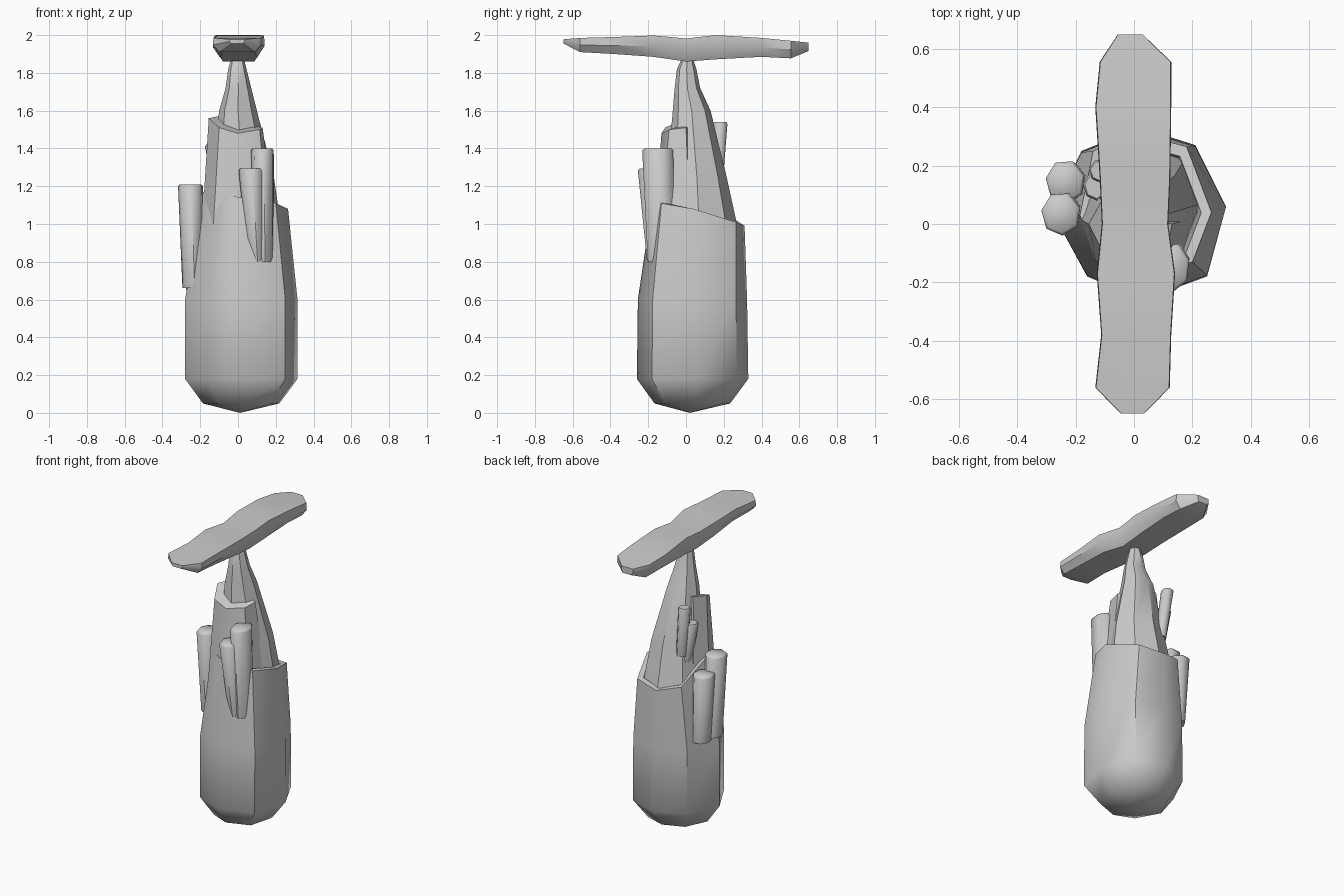
import bpy, bmesh
from math import radians, cos, sin, pi
from mathutils import Vector


def loft(name, rings, angle=42):
    """Skin a list of closed rings; a one-point ring makes a tip."""
    bm = bmesh.new()
    vs = [[bm.verts.new(p) for p in r] for r in rings]
    for a, b in zip(vs, vs[1:]):
        n = max(len(a), len(b))
        for i in range(n):
            j = (i + 1) % n
            if len(a) == 1:
                bm.faces.new((a[0], b[j], b[i]))
            elif len(b) == 1:
                bm.faces.new((a[i], a[j], b[0]))
            else:
                bm.faces.new((a[i], a[j], b[j], b[i]))
    for r in (vs[0], vs[-1]):
        if len(r) > 2:
            bm.faces.new(r)
    bmesh.ops.recalc_face_normals(bm, faces=bm.faces)
    me = bpy.data.meshes.new(name)
    bm.to_mesh(me)
    bm.free()
    ob = bpy.data.objects.new(name, me)
    bpy.context.collection.objects.link(ob)
    bpy.ops.object.select_all(action='DESELECT')
    ob.select_set(True)
    bpy.context.view_layer.objects.active = ob
    bpy.ops.object.shade_smooth_by_angle(angle=radians(angle))
    return ob


def shrink(ring, s, c=(0.015, 0.03), dz=0):
    return [(c[0] + (x - c[0]) * s, c[1] + (y - c[1]) * s, z + dz) for x, y, z in ring]


# Main body: eight-sided rounded hull with a slanted rim
plan = [(0.315, 0.06), (0.21, 0.27), (0.02, 0.33), (-0.18, 0.25),
        (-0.28, 0.04), (-0.16, -0.18), (0.03, -0.26), (0.25, -0.18)]
low = [(x, y, 0.18) for x, y in plan]
waist = [(x, y * 0.98, 0.6) for x, y in plan]
rim = [(0.265, 0.04, 1.08), (0.18, 0.265, 1.01), (0.01, 0.31, 0.99), (-0.14, 0.25, 1.03),
       (-0.185, 0.03, 1.17), (-0.11, -0.12, 1.16), (0.02, -0.175, 1.14), (0.2, -0.13, 1.11)]
loft("main_body", [[(0.01, 0.02, 0.0)], shrink(low, 0.68, dz=-0.13), low, waist, rim,
                   shrink(rim, 0.86), shrink(rim, 0.8, dz=-0.1)])


# Inner spire: rings given as z, x extents, y extents
def oval(z, x0, x1, y0, y1, n=8):
    return [((x0 + x1) / 2 + (x1 - x0) / 2 * cos(2 * pi * i / n),
             (y0 + y1) / 2 + (y1 - y0) / 2 * sin(2 * pi * i / n), z) for i in range(n)]


loft("spire", [oval(*r) for r in (
    (0.93, -0.19, 0.235, -0.14, 0.285), (1.25, -0.14, 0.19, -0.1, 0.215),
    (1.6, -0.1, 0.1, -0.07, 0.13), (1.72, -0.066, 0.07, -0.06, 0.075),
    (1.82, -0.052, 0.045, -0.048, 0.055), (1.88, -0.035, 0.03, -0.02, 0.035))])

# Front shell stepped against the spire
loft("front_shell", [
    [(0.2, 0.02, 1.0), (0.16, -0.13, 1.0), (0.01, -0.165, 1.0), (-0.13, -0.13, 1.0),
     (-0.19, 0.02, 1.0), (-0.15, 0.13, 1.0), (0.0, 0.1, 1.0)],
    [(0.13, 0.0, 1.51), (0.115, -0.09, 1.5), (0.0, -0.13, 1.48), (-0.1, -0.11, 1.51),
     (-0.155, 0.0, 1.56), (-0.11, 0.08, 1.57), (0.0, 0.04, 1.54)]], 30)


# Side pipes: top centre, bottom centre, x and y radii, bottom taper
def pipe(name, top, bottom, rx, ry, taper, n=7):
    rings = []
    for c, s, dz in ((bottom, taper, 0), (top, 1, -0.012), (top, 0.86, 0)):
        rings.append([(c[0] + rx * s * cos(2 * pi * i / n + 0.3),
                       c[1] + ry * s * sin(2 * pi * i / n + 0.3), c[2] + dz) for i in range(n)])
    loft(name, rings, 55)


pipe("front_pipe_tall", (0.13, -0.147, 1.40), (0.14, -0.13, 0.8), 0.062, 0.085, 0.85)
pipe("front_pipe_short", (0.07, -0.18, 1.295), (0.1, -0.15, 0.8), 0.067, 0.075, 0.75)
pipe("left_pipe_tall", (-0.25, 0.035, 1.21), (-0.235, 0.05, 0.66), 0.068, 0.075, 0.88)
pipe("left_pipe_short", (-0.235, 0.145, 1.11), (-0.215, 0.14, 0.65), 0.068, 0.075, 0.88)
pipe("back_pipe_tall", (-0.115, 0.182, 1.54), (-0.08, 0.16, 1.2), 0.04, 0.04, 0.9)
pipe("back_pipe_short", (-0.13, 0.13, 1.42), (-0.09, 0.13, 1.15), 0.045, 0.05, 0.8)

# Top blade: stations of y, left x, right x, bottom z, top z
stations = [(-0.648, -0.045, 0.035, 1.955, 1.978), (-0.56, -0.13, 0.12, 1.91, 1.985),
            (-0.38, -0.11, 0.125, 1.9, 1.99), (-0.17, -0.125, 0.138, 1.885, 1.998),
            (0.0, -0.108, 0.115, 1.86, 1.982), (0.16, -0.115, 0.122, 1.872, 2.0),
            (0.4, -0.13, 0.125, 1.885, 1.985), (0.555, -0.115, 0.125, 1.877, 1.97),
            (0.648, -0.055, 0.03, 1.915, 1.96)]
loft("top_blade", [[(b, y, t), (b * 1.02, y, t - (t - z) * 0.5), (b * 0.75, y, z),
                    (a * 0.75, y, z), (a * 1.02, y, t - (t - z) * 0.5), (a, y, t)]
                   for y, a, b, z, t in stations], 35)
